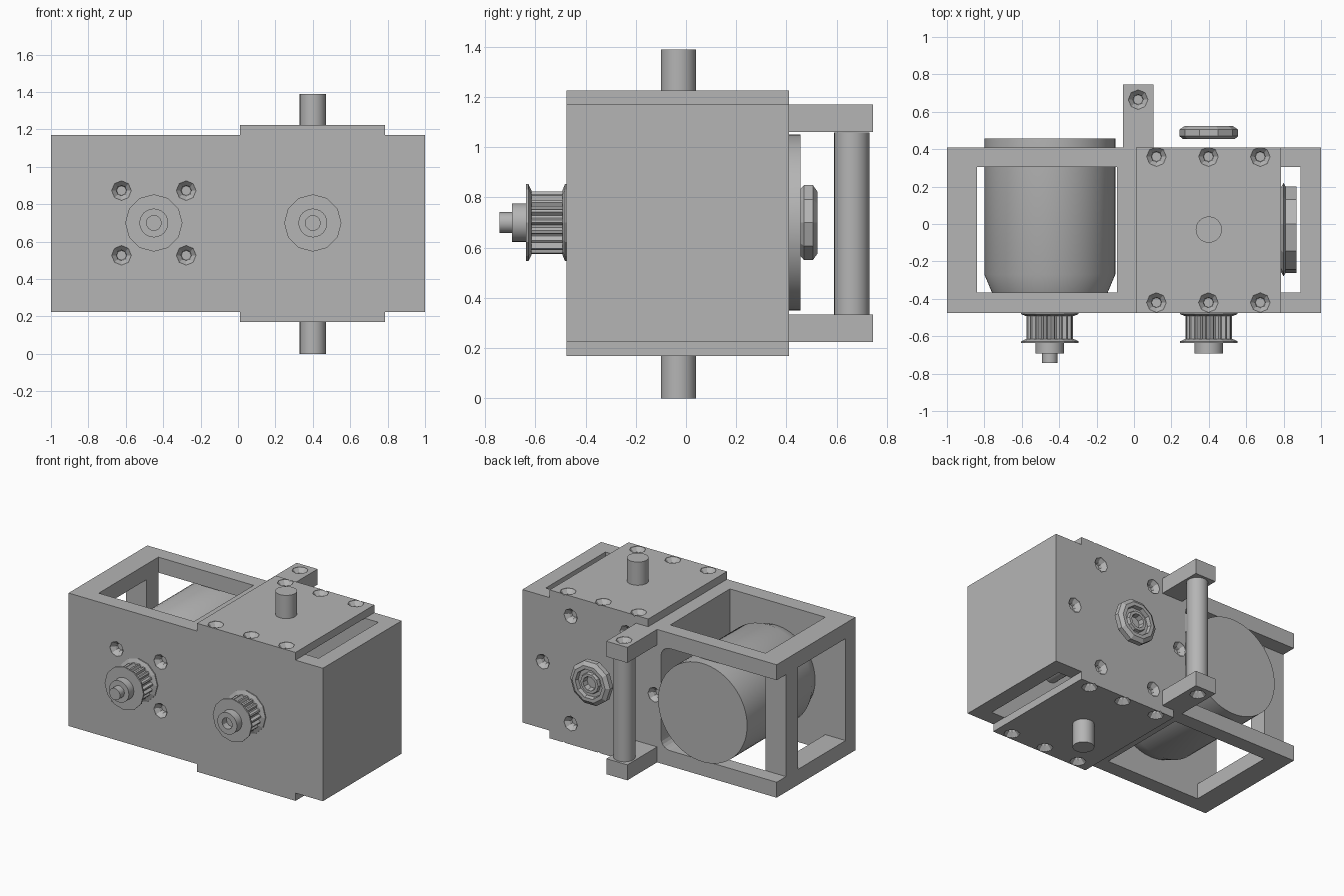
import bpy, bmesh
from math import cos, sin, pi
from mathutils import Vector

cube = bpy.data.objects.get("Cube")
if cube:
    bpy.data.objects.remove(cube, do_unlink=True)

grey = bpy.data.materials.new("plain grey")
grey.use_nodes = True
colour = (0.46, 0.46, 0.46, 1)
grey.diffuse_color = colour
grey.node_tree.nodes["Principled BSDF"].inputs["Base Color"].default_value = colour


def finish(name, bm, smooth=False):
    bmesh.ops.recalc_face_normals(bm, faces=bm.faces)
    mesh = bpy.data.meshes.new(name)
    bm.to_mesh(mesh)
    bm.free()
    obj = bpy.data.objects.new(name, mesh)
    bpy.context.collection.objects.link(obj)
    mesh.materials.append(grey)
    if smooth:
        bpy.ops.object.select_all(action='DESELECT')
        obj.select_set(True)
        bpy.context.view_layer.objects.active = obj
        bpy.ops.object.shade_smooth_by_angle()
    return obj


def box(name, x, y, z):
    bm = bmesh.new()
    bmesh.ops.create_cube(bm, size=1)
    for v in bm.verts:
        v.co = [(a + b) / 2 + c * (b - a) for (a, b), c in zip((x, y, z), v.co)]
    return finish(name, bm)


def add_lathe(bm, profile, segs, loc, axis, tooth=0, phase=0):
    """Closed turned solid; profile is (radius, distance along axis)."""
    turn = Vector(axis).to_track_quat('Z', 'Y')
    rings = []
    for r, h in profile:
        ring = []
        for i in range(segs):
            a = 2 * pi * (i + phase) / segs
            q = r - (tooth if (i // 2) % 2 else 0)
            ring.append(bm.verts.new(Vector(loc) + turn @ Vector((q * cos(a), q * sin(a), h))))
        rings.append(ring)
    for low, high in zip(rings, rings[1:]):
        for i in range(segs):
            j = (i + 1) % segs
            bm.faces.new((low[i], low[j], high[j], high[i]))
    bm.faces.new(rings[0])
    bm.faces.new(rings[-1])


def lathe(name, profile, segs, loc, axis, smooth=True, **extra):
    bm = bmesh.new()
    add_lathe(bm, profile, segs, loc, axis, **extra)
    return finish(name, bm, smooth)


def cut(obj, cutter):
    mod = obj.modifiers.new("cut", 'BOOLEAN')
    mod.operation = 'DIFFERENCE'
    mod.solver = 'EXACT'
    mod.object = cutter
    bpy.context.view_layer.update()
    done = obj.evaluated_get(bpy.context.evaluated_depsgraph_get())
    mesh = bpy.data.meshes.new_from_object(done)
    obj.modifiers.clear()
    obj.data = mesh
    bpy.data.objects.remove(cutter, do_unlink=True)


def screw_holes(obj, places, axis):
    bm = bmesh.new()
    for p in places:
        add_lathe(bm, [(0.055, 0.02), (0.052, -0.005), (0.03, -0.03), (0.026, -0.05)], 8, p, axis)
    cut(obj, finish("screw_cutter", bm))


MID = 0.7                       # height of the horizontal axes
MOTOR_X, GEAR_X, SHAFT_Y = -0.45, 0.4, -0.03
FRONT, BACK = -0.475, 0.41

# Housing: gearbox block with an open motor cage beside it
housing = box("housing", (-1, 1), (FRONT, BACK), (0.225, 1.17))
cut(housing, box("cage_window", (-0.84, -0.09), (-0.365, 0.305), (0, 1.4)))
cut(housing, box("gear_cavity", (0.01, 0.89), (-0.365, 0.305), (0, 1.4)))
opening = box("cage_opening", (-1.3, -0.09), (-0.365, 0.6), (0.335, 1.06))
bm = bmesh.new()
bm.from_mesh(opening.data)
corners = [e for e in bm.edges if all(v.co.x > -0.5 for v in e.verts)
           and abs(e.verts[0].co.y - e.verts[1].co.y) > 0.5]
bmesh.ops.bevel(bm, geom=corners, offset=0.07, segments=5, profile=0.5, affect='EDGES')
bm.to_mesh(opening.data)
bm.free()
cut(housing, opening)

# Screws: four around the motor, six around the rear bearing
screw_holes(housing, [(MOTOR_X + sx * 0.173, FRONT, MID + sz * 0.173)
                      for sx in (-1, 1) for sz in (-1, 1)], (0, -1, 0))
screw_holes(housing, [(GEAR_X + 0.44 * cos(k * pi / 3), BACK, MID + 0.44 * sin(k * pi / 3))
                      for k in range(6)], (0, 1, 0))

box("cage_post", (-1, -0.84), (0.17, 0.305), (0.335, 1.06))

# Cover plates, output shaft ends and rear lugs, above and below
for side, word in ((1, "upper"), (-1, "lower")):
    def span(a, b):
        return tuple(sorted((MID - 0.0025 + side * a, MID - 0.0025 + side * b)))
    plate = box(word + "_cover_plate", (0.01, 0.785), (FRONT, BACK), span(0.4725, 0.5275))
    top = MID - 0.0025 + side * 0.5275
    screw_holes(plate, [(x, y, top) for x in (0.12, 0.398, 0.675) for y in (-0.42, 0.36)],
                (0, 0, side))
    lug = box(word + "_lug", (-0.06, 0.105), (BACK, 0.745), span(0.3625, 0.4725))
    screw_holes(lug, [(0.022, 0.665, MID - 0.0025 + side * 0.4725)], (0, 0, side))

lathe("output_shaft", [(0.07, 0), (0.07, 1.39)], 32, (GEAR_X, SHAFT_Y, 0), (0, 0, 1))
lathe("lug_spacer", [(0.07, 0.335), (0.07, 1.058)], 32, (0.022, 0.66, 0), (0, 0, 1))

# Motor can with a chamfered nose
lathe("motor", [(0.31, -0.365), (0.35, -0.27), (0.35, 0.456)], 64, (MOTOR_X, 0, MID), (0, 1, 0))

# Bevel gears inside the gearbox
bevel = [(0.08, 0.16), (0.22, 0.38), (0.255, 0.4), (0.235, 0.41), (0.235, 0.47)]
lathe("side_bevel_gear", bevel, 10, (GEAR_X, SHAFT_Y, MID), (1, 0, 0), smooth=False, phase=0.3)
lathe("drive_shaft", [(0.07, -0.3), (0.07, 0.475)], 24, (GEAR_X, 0, MID), (0, -1, 0))

# Toothed belt pulleys with dished flanges
for x, word in ((MOTOR_X, "motor"), (GEAR_X, "gearbox")):
    at = (x, 0, MID)
    lathe(word + "_pulley_teeth", [(0.125, 0.475), (0.125, 0.63)], 72, at, (0, -1, 0),
          smooth=False, tooth=0.018)
    lathe(word + "_inner_flange", [(0.153, 0.47), (0.153, 0.482), (0.128, 0.492)], 12, at,
          (0, -1, 0), smooth=False)
    lathe(word + "_outer_flange", [(0.128, 0.615), (0.153, 0.627), (0.153, 0.637)], 12, at,
          (0, -1, 0), smooth=False)
    hub = lathe(word + "_pulley_hub", [(0.077, 0.63), (0.077, 0.693)], 24, at, (0, -1, 0))
    if word == "gearbox":
        cut(hub, lathe("bore_cutter", [(0.04, 0.645), (0.04, 0.75)], 12, at, (0, -1, 0)))
lathe("motor_shaft", [(0.042, 0.6), (0.042, 0.742)], 16, (MOTOR_X, 0, MID), (0, -1, 0))

# Rear bearing cap: chamfered ring with a stepped recess
lathe("rear_bearing_cap", [(0.14, 0.455), (0.157, 0.47), (0.157, 0.505), (0.13, 0.523), (0.105, 0.523),
                           (0.1, 0.495), (0.075, 0.495), (0.07, 0.515), (0.05, 0.515), (0.045, 0.475)],
      10, (GEAR_X, 0, MID), (0, 1, 0), smooth=False)
